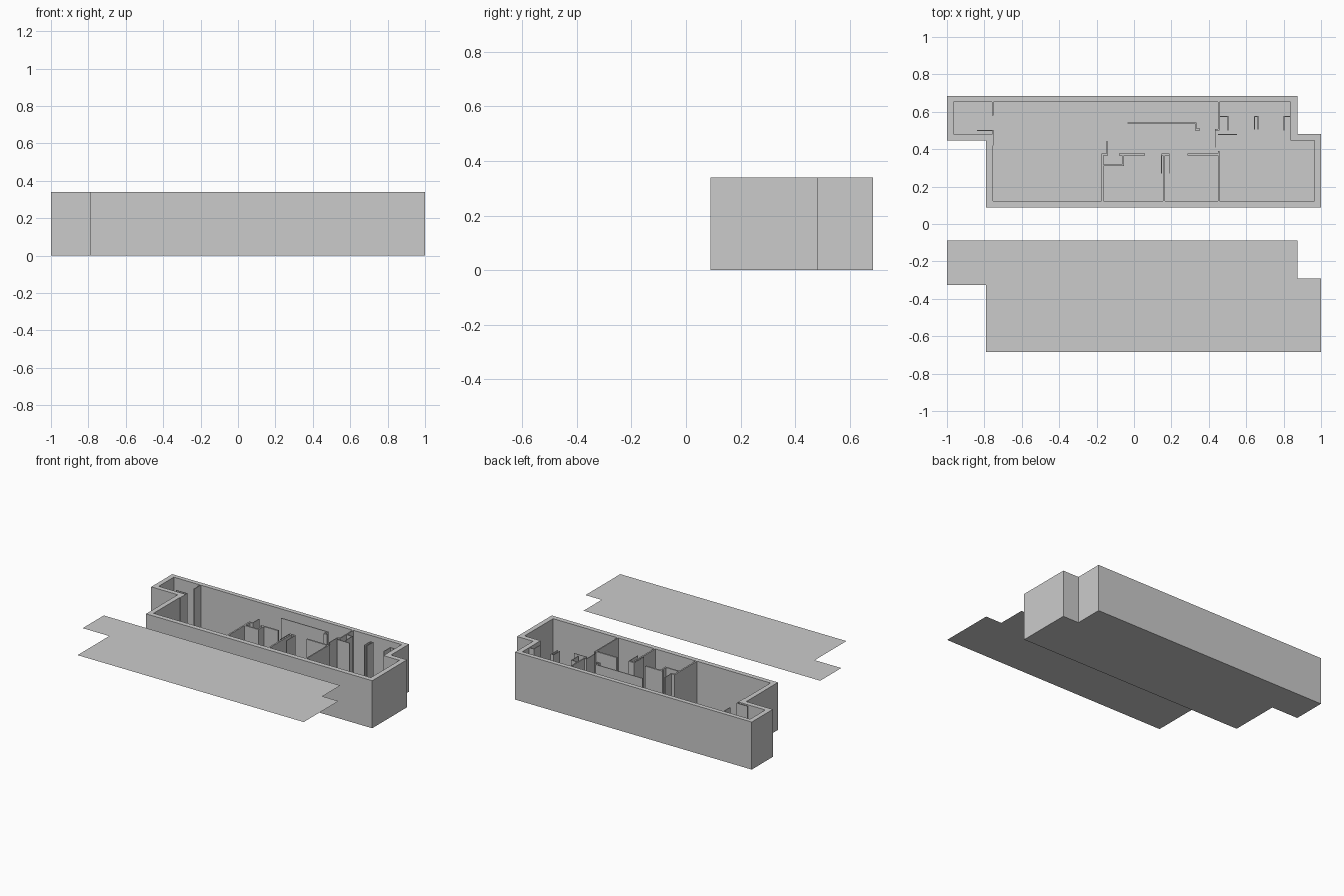
import bpy, bmesh

if "Cube" in bpy.data.objects:
    bpy.data.objects.remove(bpy.data.objects["Cube"])

H = 0.34        # wall height
FLOOR = 0.004   # floor slab thickness
T = 0.035       # outer wall thickness
Y0, Y1 = .089, .685   # front and back of the building

OUTER = [(-1, Y1), (-1, .447), (-.79, .447), (-.79, Y0),
         (1, Y0), (1, .482), (.873, .482), (.873, Y1)]
INNER = [(-1 + T, Y1 - T + .003), (-1 + T, .447 + T), (-.79 + T, .447 + T), (-.79 + T, Y0 + T),
         (1 - T, Y0 + T), (1 - T, .482 - T), (.873 - T, .482 - T), (.873 - T, Y1 - T + .003)]


def finish(name, bm):
    bmesh.ops.recalc_face_normals(bm, faces=bm.faces)
    me = bpy.data.meshes.new(name)
    bm.to_mesh(me)
    bm.free()
    ob = bpy.data.objects.new(name, me)
    bpy.context.collection.objects.link(ob)
    return ob


def plate(name, pts, z, dy=0.0, thick=0.0):
    bm = bmesh.new()
    face = bm.faces.new([bm.verts.new((x, y + dy, z)) for x, y in pts])
    if thick:
        ext = bmesh.ops.extrude_face_region(bm, geom=[face])
        top = [v for v in ext["geom"] if isinstance(v, bmesh.types.BMVert)]
        bmesh.ops.translate(bm, vec=(0, 0, thick), verts=top)
    return finish(name, bm)


def ring_wall(name, outer, inner, z0, z1):
    bm = bmesh.new()
    loops = [[bm.verts.new((x, y, z)) for x, y in pts]
             for pts, z in ((outer, z0), (outer, z1), (inner, z1), (inner, z0))]
    n = len(outer)
    for a, b in zip(loops, loops[1:] + loops[:1]):
        for i in range(n):
            j = (i + 1) % n
            bm.faces.new((a[i], a[j], b[j], b[i]))
    return finish(name, bm)


def walls(name, rects):
    """Full-height boxes from (x0, x1, y0, y1) plan rectangles."""
    bm = bmesh.new()
    for x0, x1, y0, y1 in rects:
        geo = bmesh.ops.create_cube(bm, size=1)["verts"]
        bmesh.ops.scale(bm, vec=(x1 - x0, y1 - y0, H - FLOOR), verts=geo)
        bmesh.ops.translate(bm, vec=((x0 + x1) / 2, (y0 + y1) / 2, (H + FLOOR) / 2), verts=geo)
    return finish(name, bm)


# Shell: floor, outer walls, and the loose roof hovering in front at wall-top level
plate("floor", OUTER, 0, thick=FLOOR)
ring_wall("outer_walls", OUTER, INNER, FLOOR, H)
plate("roof_panel", OUTER, H, dy=-(Y0 + Y1))

# Entry room at the left end
walls("entry_partition", [(-.758, -.752, .58, .653)])
walls("entry_doors", [(-.84, -.756, .498, .502), (-.756, -.751, .42, .502)])

# Small rooms along the front wall
walls("front_room_walls", [
    (-.174, -.163, .124, .378), (-.163, -.14, .367, .378),
    (-.163, -.053, .309, .319), (-.064, -.053, .319, .367), (-.08, .058, .367, .378),
    (.155, .165, .124, .367), (.147, .19, .367, .378),
    (.285, .449, .367, .378), (.449, .457, .124, .39)])
walls("front_room_doors", [
    (-.148, -.143, .378, .445), (.145, .149, .27, .367), (.189, .193, .27, .367)])

# Freestanding screen wall with hooked end
walls("screen_wall", [(-.035, .335, .537, .543), (.326, .335, .51, .537),
                      (.326, .352, .501, .51)])

# Washroom: partition, door leaves and stall dividers
walls("washroom_partition", [(.449, .457, .50, .653), (.434, .449, .50, .507)])
walls("washroom_doors", [(.432, .437, .41, .50), (.45, .55, .477, .482)])
walls("stall_dividers", [
    (.457, .505, .573, .578), (.5, .505, .50, .573),
    (.642, .647, .505, .573), (.661, .666, .505, .573), (.642, .666, .573, .578),
    (.80, .838, .573, .578), (.80, .805, .50, .573)])
